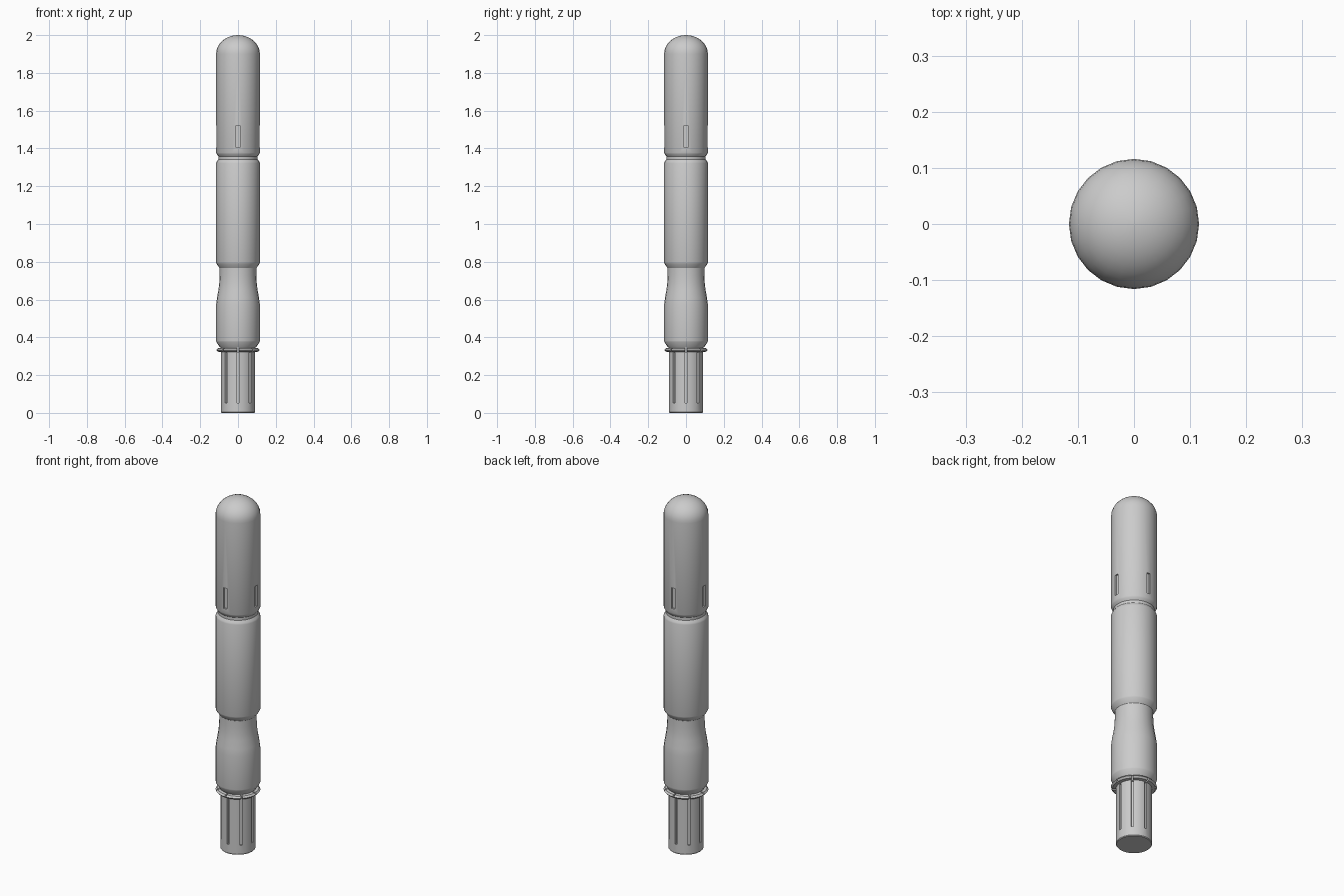
import bpy, bmesh, math
from mathutils import Matrix, Vector

if "Cube" in bpy.data.objects:
    bpy.data.objects.remove(bpy.data.objects["Cube"])

SIDES = 24

def finish(name, bm):
    bmesh.ops.recalc_face_normals(bm, faces=bm.faces)
    me = bpy.data.meshes.new(name)
    bm.to_mesh(me)
    bm.free()
    ob = bpy.data.objects.new(name, me)
    bpy.context.collection.objects.link(ob)
    return ob

def lathe(name, profile, closed=False):
    """Revolve (radius, z) points about z; open profiles get end caps."""
    bm = bmesh.new()
    rings = [[bm.verts.new((r * math.cos(2 * math.pi * i / SIDES),
                            r * math.sin(2 * math.pi * i / SIDES), z))
              for i in range(SIDES)] for r, z in profile]
    pairs = list(zip(rings, rings[1:]))
    if closed:
        pairs.append((rings[-1], rings[0]))
    else:
        bm.faces.new(rings[0])
        bm.faces.new(rings[-1])
    for a, b in pairs:
        for i in range(SIDES):
            j = (i + 1) % SIDES
            bm.faces.new((a[i], a[j], b[j], b[i]))
    return finish(name, bm)

def slot_cutter(name, count, r_in, r_out, width, z0, z1):
    """Radial boxes spaced evenly around z."""
    bm = bmesh.new()
    size = Vector((r_out - r_in, width, z1 - z0))
    for k in range(count):
        m = (Matrix.Rotation(2 * math.pi * k / count, 4, 'Z')
             @ Matrix.Translation(((r_in + r_out) / 2, 0, (z0 + z1) / 2))
             @ Matrix.Diagonal((*size, 1)))
        bmesh.ops.create_cube(bm, size=1, matrix=m)
    ob = finish(name, bm)
    ob.hide_render = True
    ob.hide_set(True)
    return ob

def cut(ob, cutter):
    mod = ob.modifiers.new("slots", 'BOOLEAN')
    mod.object = cutter
    mod.operation = 'DIFFERENCE'
    mod.solver = 'EXACT'

def smooth(ob):
    bpy.ops.object.select_all(action='DESELECT')
    ob.select_set(True)
    bpy.context.view_layer.objects.active = ob
    for mod in list(ob.modifiers):
        bpy.ops.object.modifier_apply(modifier=mod.name)
    bpy.ops.object.shade_smooth_by_angle(angle=math.radians(30))

R = 0.116

# Slotted plug at the bottom
plug = lathe("plug", [(0.088, 0), (0.091, 0.004), (0.091, 0.35)])
cut(plug, slot_cutter("plug_slot_cutter", 8, 0.078, 0.13, 0.012, 0.053, 0.32))

# Thin collar ring
collar = lathe("collar", [(0.085, 0.322), (0.108, 0.324), (0.116, 0.333),
                          (0.108, 0.342), (0.085, 0.344)], closed=True)
cut(collar, slot_cutter("collar_slot_cutter", 8, 0.08, 0.13, 0.008, 0.30, 0.36))

# Body, waisted grip, groove and domed cap
dome = [(R * math.cos(a), 1.9 + 0.1 * math.sin(a))
        for a in (math.radians(d) for d in range(0, 90, 10))]
body = lathe("body", [
    (0.094, 0.345), (0.115, 0.376), (R, 0.382), (R, 0.572), (0.111, 0.61),
    (0.103, 0.655), (0.099, 0.69), (0.097, 0.73), (0.097, 0.766),
    (0.114, 0.79), (R, 0.797), (R, 1.322), (0.113, 1.33), (0.104, 1.342),
    (0.104, 1.358), (0.113, 1.37), (R, 1.378)] + dome + [(0.004, 2.0)])
cut(body, slot_cutter("body_slot_cutter", 4, 0.106, 0.14, 0.02, 1.404, 1.522))

for part in (plug, collar, body):
    smooth(part)
